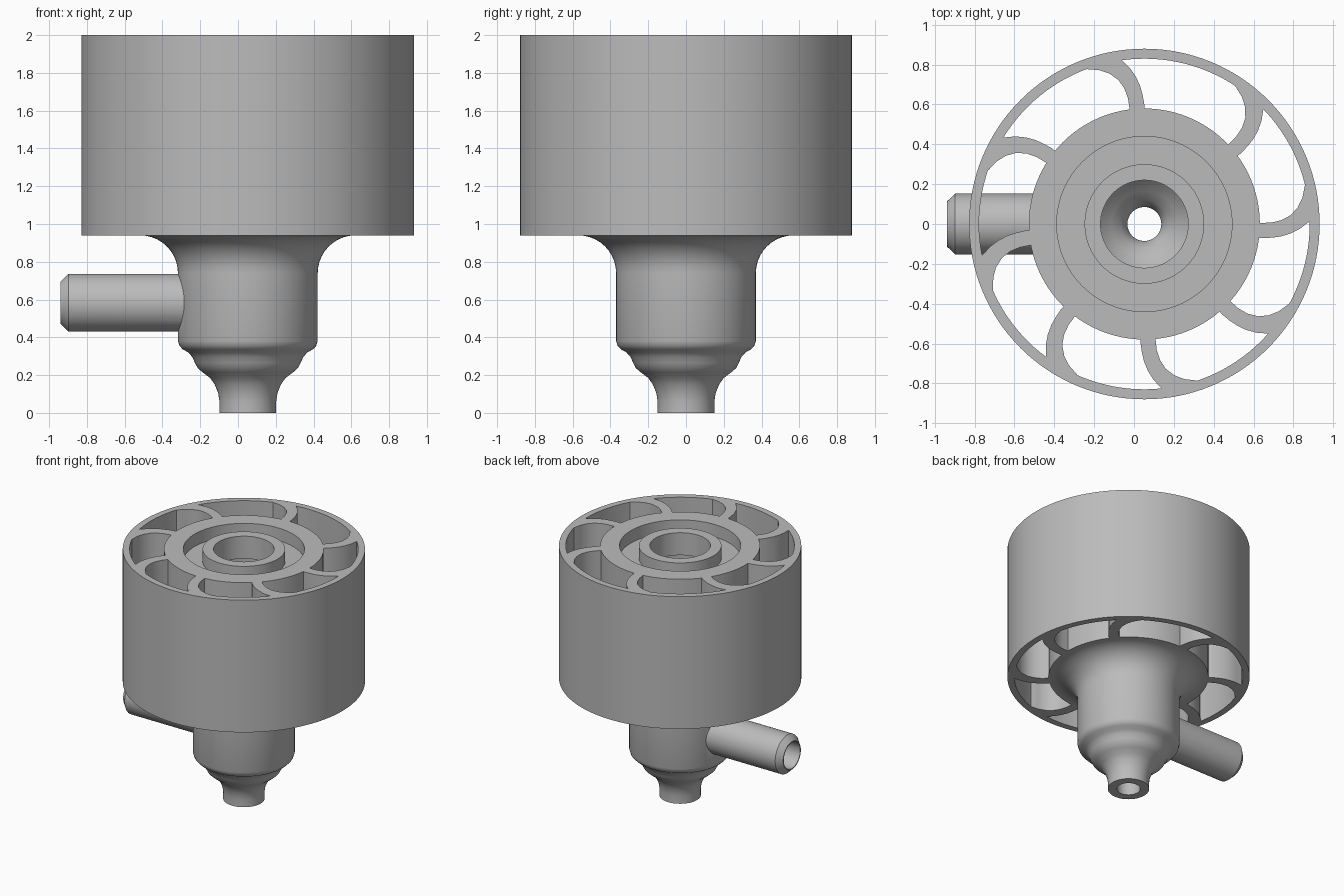
import bpy, bmesh, math
from mathutils import Vector, Matrix

if "Cube" in bpy.data.objects:
    bpy.data.objects.remove(bpy.data.objects["Cube"])

CX = 0.052          # axis of the round body
BASE, TOP = 0.94, 2.0

grey = bpy.data.materials.new("plain grey")
grey.use_nodes = True
grey.diffuse_color = (0.5, 0.5, 0.5, 1)
grey.node_tree.nodes["Principled BSDF"].inputs["Base Color"].default_value = (0.5, 0.5, 0.5, 1)


def finish(bm, name, matrix):
    bmesh.ops.remove_doubles(bm, verts=bm.verts, dist=1e-5)
    bmesh.ops.recalc_face_normals(bm, faces=bm.faces)
    bm.transform(matrix)
    mesh = bpy.data.meshes.new(name)
    bm.to_mesh(mesh)
    bm.free()
    obj = bpy.data.objects.new(name, mesh)
    obj.data.materials.append(grey)
    bpy.context.collection.objects.link(obj)
    return obj


def lathe(name, profile, matrix, closed=False, steps=96):
    """Revolve (radius, height) points about z."""
    bm = bmesh.new()
    vs = [bm.verts.new((r, 0, z)) for r, z in profile]
    edges = [bm.edges.new(p) for p in zip(vs, vs[1:])]
    if closed:
        edges.append(bm.edges.new((vs[-1], vs[0])))
    bmesh.ops.spin(bm, geom=vs + edges, cent=(0, 0, 0), axis=(0, 0, 1),
                   angle=math.tau, steps=steps)
    return finish(bm, name, matrix)


def prism(name, outline, z0, z1, matrix):
    bm = bmesh.new()
    face = bm.faces.new([bm.verts.new((x, y, z0)) for x, y in outline])
    new = bmesh.ops.extrude_face_region(bm, geom=[face])["geom"]
    bmesh.ops.translate(bm, vec=(0, 0, z1 - z0),
                        verts=[g for g in new if isinstance(g, bmesh.types.BMVert)])
    return finish(bm, name, matrix)


def combine(target, other, operation):
    mod = target.modifiers.new("combine", 'BOOLEAN')
    mod.object, mod.operation, mod.solver = other, operation, 'EXACT'
    activate(target)
    bpy.ops.object.modifier_apply(modifier=mod.name)
    bpy.data.objects.remove(other)


def activate(obj):
    bpy.ops.object.select_all(action='DESELECT')
    obj.select_set(True)
    bpy.context.view_layer.objects.active = obj


def smooth(obj):
    activate(obj)
    bpy.ops.object.shade_smooth_by_angle(angle=math.radians(30))


axis = Matrix.Translation((CX, 0, 0))

# Central body: nozzle tip, stepped neck, column, flare, hub with grooved top
neck = [(0, 0), (.15, 0), (.15, .06), (.157, .105), (.175, .15), (.2, .185),
        (.24, .215), (.265, .237), (.28, .265), (.293, .295), (.315, .32),
        (.345, .337), (.362, .355), (.37, .38)]
flare = [(.57 - .2 * math.cos(a), .74 + .2 * math.sin(a))
         for a in (math.pi / 2 * i / 10 for i in range(11))]
hub = [(.58, BASE), (.58, TOP), (.44, TOP), (.44, 1.9), (.3, 1.9), (.3, TOP), (0, TOP)]
body = lathe("central_body", neck + flare + hub, axis)

# Side pipe with chamfered end, pointing to -x
sideways = Matrix.Translation((CX, 0, .583)) @ Matrix.Rotation(-math.pi / 2, 4, 'Y')
pipe = lathe("side_pipe", [(0, .1), (.153, .1), (.153, .95), (.112, .992), (0, .992)],
             sideways, steps=64)
combine(body, pipe, 'UNION')

# Hollow chamber with funnel bottom, and the pipe bore
chamber = lathe("chamber_cutter",
                [(0, -.1), (.085, -.1), (.085, .1), (.095, .14), (.12, .18), (.165, .22),
                 (.215, .265), (.25, .31), (.285, .35), (.3, .4), (.3, 1.82),
                 (.22, 1.82), (.22, 2.1), (0, 2.1)], axis)
combine(body, chamber, 'DIFFERENCE')
bore = lathe("bore_cutter", [(0, .12), (.104, .12), (.104, 1.1), (0, 1.1)], sideways, steps=64)
combine(body, bore, 'DIFFERENCE')
smooth(body)

# Outer drum
drum = lathe("outer_drum", [(.83, BASE), (.88, BASE), (.88, TOP), (.83, TOP)], axis,
             closed=True, steps=128)
smooth(drum)

# Curved vanes between hub and drum
outline = [(0, .56), (0, .6), (-.008, .645), (-.02, .69), (-.04, .735), (-.07, .78),
           (-.11, .82), (-.13, .85), (-.31, .79), (-.285, .777), (-.225, .772),
           (-.175, .755), (-.13, .723), (-.1, .68), (-.082, .63), (-.072, .56)]
for i, angle in enumerate((93.3, 39.5, -3.5, -46, -88.5, -131, -173.5, -216)):
    turn = Matrix.Rotation(math.radians(angle - 93.3), 4, 'Z')
    smooth(prism("vane_%d" % (i + 1), outline, BASE, TOP, axis @ turn))
